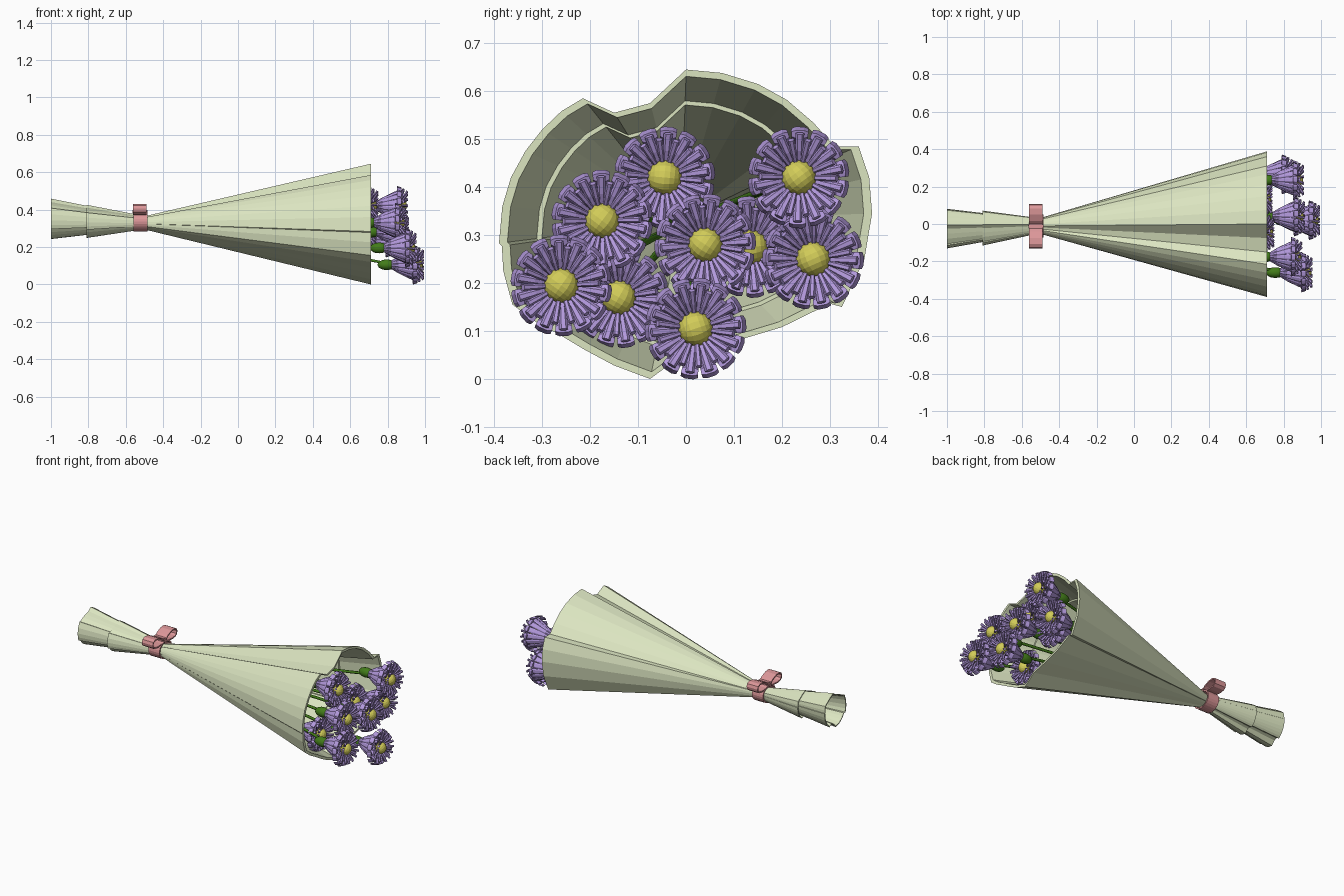
import bpy, bmesh, math, random
from mathutils import Vector, Matrix

random.seed(4)
if "Cube" in bpy.data.objects:
    bpy.data.objects.remove(bpy.data.objects["Cube"])


def material(name, rgb):
    m = bpy.data.materials.new(name)
    m.use_nodes = True
    m.diffuse_color = (*rgb, 1)
    m.node_tree.nodes["Principled BSDF"].inputs["Base Color"].default_value = (*rgb, 1)
    return m


PAPER = material("pale green paper", (0.71, 0.78, 0.53))
PINK = material("pink ribbon", (0.72, 0.31, 0.32))
PURPLE = material("lavender petal", (0.45, 0.32, 0.72))
YELLOW = material("yellow centre", (0.65, 0.61, 0.10))
GREEN = material("stem green", (0.055, 0.2, 0.01))


def link(name, mesh, location=(0, 0, 0)):
    ob = bpy.data.objects.new(name, mesh)
    ob.location = location
    bpy.context.collection.objects.link(ob)
    return ob


def to_mesh(name, bm, mat):
    bmesh.ops.recalc_face_normals(bm, faces=bm.faces)
    mesh = bpy.data.meshes.new(name)
    bm.to_mesh(mesh)
    bm.free()
    mesh.materials.append(mat)
    return mesh


def bridge(bm, rings, wrap=False):
    """Join successive closed rings of vertices with quads."""
    pairs = list(zip(rings, rings[1:])) + ([(rings[-1], rings[0])] if wrap else [])
    for a, b in pairs:
        n = len(a)
        for i in range(n):
            bm.faces.new((a[i], a[(i + 1) % n], b[(i + 1) % n], b[i]))


# Folded outline of the wrapping paper (y, z)
FOLDS = [(0, .645), (.075, .638), (.15, .615), (.21, .582), (.265, .535), (.31, .485),
         (.36, .485), (.382, .42), (.388, .345), (.372, .25), (.325, .15), (.3, .157),
         (.2, .108), (.1, .078), (.0, .055), (-.075, .0), (-.15, .028), (-.21, .06),
         (-.26, .09), (-.315, .12), (-.362, .155), (-.381, .225), (-.384, .277),
         (-.39, .283), (-.383, .36), (-.365, .42), (-.335, .475),
         (-.3, .52), (-.26, .558), (-.215, .585), (-.15, .555), (-.075, .575)]
MID_Z = 0.33


def paper_sheet(name, start, end, thick):
    """Hollow folded cone; start and end are (x, y offset, z offset, y scale, z scale)."""
    bm = bmesh.new()
    rings = []
    for (x, dy, dz, sy, sz), f in ((start, 1), (end, 1), (end, 1 - thick), (start, 1 - thick)):
        rings.append([bm.verts.new((x, dy + y * sy * f, MID_Z + dz + (z - MID_Z) * sz * f))
                      for y, z in FOLDS])
    bridge(bm, rings, wrap=True)
    link(name, to_mesh(name, bm, PAPER))


def cone_at(x, grow=1.0):
    s = (0.11 + 0.89 * (x + 0.5) / 1.21) * grow
    return (x, -0.01 * (0.71 - x) / 1.21, 0, s, s)


# The tails are the same sheets carried on through the tie, so they are turned over
paper_sheet("main_wrap", cone_at(-0.52), cone_at(0.71), 0.045)
paper_sheet("inner_wrap", cone_at(-0.45, 0.955), cone_at(0.48, 0.955), 0.035)
paper_sheet("short_tail", (-0.52, -.01, 0, -.11, -.12), (-0.81, -.022, .005, -.24, -.275), 0.06)
paper_sheet("long_tail", (-0.52, -.01, 0, -.09, -.10), (-1.0, -.025, .018, -.272, -.335), 0.06)


# Ribbon band, bow loops and knot
def ribbon(name, path, x0, x1):
    bm = bmesh.new()
    bridge(bm, [[bm.verts.new((x, y, z)) for y, z in path] for x in (x0, x1)])
    ob = link(name, to_mesh(name, bm, PINK))
    mod = ob.modifiers.new("thickness", "SOLIDIFY")
    mod.thickness = 0.008
    mod.offset = 0


ring = [math.tau * i / 24 for i in range(24)]
ribbon("ribbon_band", [(-.01 + .058 * math.cos(a), .336 + .05 * math.sin(a)) for a in ring],
       -0.56, -0.485)
LOOP = [(0, .385), (.03, .41), (.065, .425), (.095, .427), (.111, .419), (.116, .405),
        (.113, .39), (.1, .38), (.07, .376), (.03, .379)]
for side, label in ((1, "left"), (-1, "right")):
    ribbon("bow_loop_" + label, [(-.012 + side * y, z) for y, z in LOOP], -0.562, -0.488)
bm = bmesh.new()
bmesh.ops.create_cube(bm, size=1, matrix=Matrix.Translation((-.525, -.012, .39))
                      @ Matrix.Diagonal((.08, .03, .03, 1)))
bmesh.ops.bevel(bm, geom=bm.edges[:], offset=.006, segments=2, affect='EDGES')
link("bow_knot", to_mesh("bow_knot", bm, PINK))


# Flower head, opening along +x from its origin
def add_petal(bm, angle, profile, thick):
    """Profile rows are (radius, x, width)."""
    out = Vector((0, math.cos(angle), math.sin(angle)))
    side = Vector((0, -math.sin(angle), math.cos(angle)))
    axis = Vector((1, 0, 0))
    rings = []
    for i, (r, x, w) in enumerate(profile):
        a, b = profile[max(i - 1, 0)], profile[min(i + 1, len(profile) - 1)]
        along = (out * (b[0] - a[0]) + axis * (b[1] - a[1])).normalized()
        n = along.cross(side) * thick / 2
        p = out * r + axis * x
        s = side * w / 2
        rings.append([bm.verts.new(p + v) for v in (s, n + s * .5, n - s * .5, -s,
                                                    -n - s * .5, -n + s * .5)])
    bridge(bm, rings)
    bm.faces.new(rings[0])
    bm.faces.new(rings[-1])


OUTER = [(.012, -.025, .012), (.042, .025, .022), (.068, .078, .03), (.085, .118, .034),
         (.095, .122, .036), (.102, .1, .036)]
MIDDLE = [(.012, .05, .008), (.03, .105, .012), (.058, .122, .016), (.092, .135, .019)]
INNER = [(.012, .06, .006), (.03, .123, .01), (.052, .139, .013), (.08, .155, .014)]
PETALS = 14
bm = bmesh.new()
for i in range(PETALS):
    add_petal(bm, math.tau * i / PETALS, OUTER, .008)
    add_petal(bm, math.tau * i / PETALS, MIDDLE, .012)
    add_petal(bm, math.tau * (i + .5) / PETALS, INNER, .012)
petal_mesh = to_mesh("petals", bm, PURPLE)

bm = bmesh.new()
bmesh.ops.create_uvsphere(bm, u_segments=16, v_segments=10, radius=.036,
                          matrix=Matrix.Translation((.118, 0, 0)))
centre_mesh = to_mesh("flower_centre", bm, YELLOW)

bm = bmesh.new()
bmesh.ops.create_uvsphere(bm, u_segments=12, v_segments=8, radius=1,
                          matrix=Matrix.Translation((-.04, 0, 0))
                          @ Matrix.Diagonal((.05, .029, .029, 1)))
calyx_mesh = to_mesh("calyx", bm, GREEN)
for p in calyx_mesh.polygons:
    p.use_smooth = True

# Flower tips (x, y, z)
FLOWERS = [(.75, -.045, .42), (.91, .235, .42), (.9, -.175, .33), (.915, .04, .28),
           (.85, .265, .25), (.955, -.26, .195), (.7, -.14, .17), (.995, .02, .105),
           (.74, .135, .275)]
stems = bpy.data.curves.new("stems", "CURVE")
stems.dimensions = '3D'
stems.bevel_depth = 0.008
stems.bevel_resolution = 1
for n, (x, y, z) in enumerate(FLOWERS, 1):
    base = (x - .16, y, z)
    turn = random.uniform(0, math.tau)
    for name, mesh in (("petals", petal_mesh), ("flower_centre", centre_mesh), ("calyx", calyx_mesh)):
        link(f"{name}_{n}", mesh, base).rotation_euler.x = turn
    spline = stems.splines.new("POLY")
    spline.points.add(2)
    path = [(-.45, y * .06, MID_Z + (z - MID_Z) * .06),
            (x - .3, y * .88, MID_Z + (z - MID_Z) * .88), base]
    for point, co in zip(spline.points, path):
        point.co = (*co, 1)
stems.materials.append(GREEN)
link("stems", stems)
